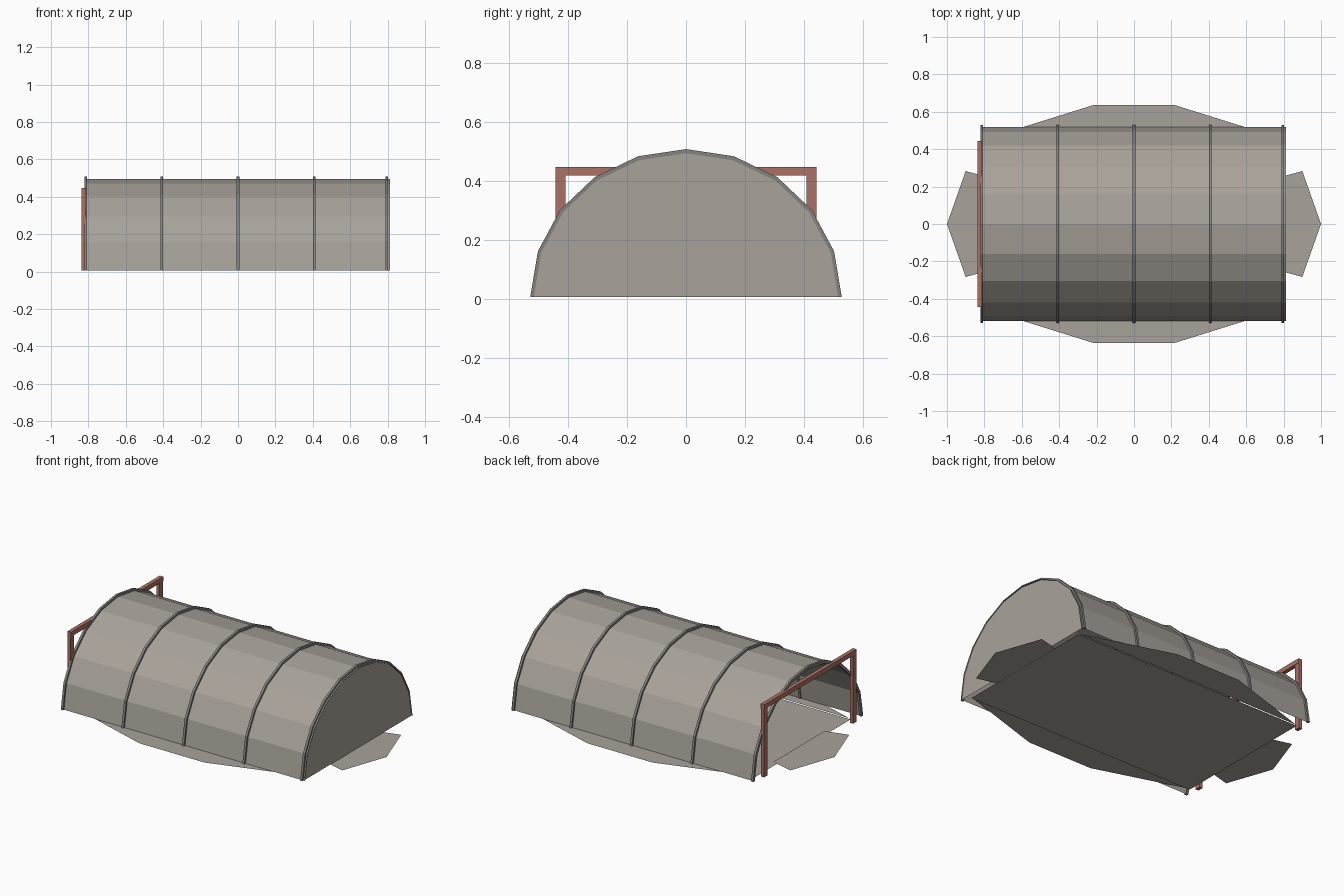
import bpy
import math

cube = bpy.data.objects.get("Cube")
if cube:
    bpy.data.objects.remove(cube, do_unlink=True)

BASE = 0.007     # height of the arch springing line
SIDES = 10       # flat panels around the arch


def material(name, colour):
    m = bpy.data.materials.new(name)
    m.use_nodes = True
    m.diffuse_color = (*colour, 1)
    m.node_tree.nodes["Principled BSDF"].inputs["Base Color"].default_value = (*colour, 1)
    return m


GREY = material("weathered grey", (0.395, 0.362, 0.325))
DARK = material("rib metal", (0.23, 0.225, 0.21))
RUST = material("rust red paint", (0.41, 0.17, 0.13))


def mesh_object(name, verts, faces, mat):
    me = bpy.data.meshes.new(name)
    me.from_pydata(verts, [], faces)
    me.materials.append(mat)
    me.update()
    ob = bpy.data.objects.new(name, me)
    bpy.context.collection.objects.link(ob)
    return ob


def box(name, low, high, mat):
    bpy.ops.mesh.primitive_cube_add(size=1, location=[(a + b) / 2 for a, b in zip(low, high)])
    ob = bpy.context.object
    ob.name = name
    ob.scale = [b - a for a, b in zip(low, high)]
    ob.data.materials.append(mat)
    return ob


def arch(x, ry, rz):
    """Half-ellipse of points in the plane at x, from -y over the top to +y."""
    angles = [math.pi * i / SIDES for i in range(SIDES + 1)]
    return [(x, -ry * math.cos(a), BASE + rz * math.sin(a)) for a in angles]


def flat(name, outline, z):
    return mesh_object(name, [(x, y, z) for x, y in outline], [range(len(outline))], GREY)


N = SIDES + 1

# Curved roof shell
mesh_object("roof_shell", arch(-0.812, 0.518, 0.489) + arch(0.812, 0.518, 0.489),
            [(i, i + N, i + N + 1, i + 1) for i in range(SIDES)], GREY)

# Closed end wall
mesh_object("end_wall", arch(0.805, 0.517, 0.488), [range(N)], GREY)

# Arched ribs wrapping the shell
for k, x in enumerate((-0.815, -0.407, 0, 0.407, 0.796)):
    verts = []
    for px, ry, rz in ((x - 0.007, 0.529, 0.502), (x + 0.007, 0.529, 0.502),
                       (x + 0.007, 0.512, 0.484), (x - 0.007, 0.512, 0.484)):
        verts += arch(px, ry, rz)
    faces = []
    for c in range(4):
        a, b = c * N, (c + 1) % 4 * N
        faces += [(a + i, b + i, b + i + 1, a + i + 1) for i in range(SIDES)]
    faces += [(3 * N, 2 * N, N, 0), tuple(c * N + SIDES for c in range(4))]
    mesh_object(f"roof_rib_{k + 1}", verts, faces, DARK)

# Floor sheet
flat("floor", [(-0.785, -0.46), (0.785, -0.46), (0.785, 0.46), (-0.785, 0.46)], 0)

# Ground aprons spreading past the sides and ends
for s, side in ((1, "back"), (-1, "front")):
    pts = [(0.78, 0.46), (0.22, 0.635), (-0.22, 0.635), (-0.78, 0.46)]
    flat(side + "_apron", [(s * x, s * y) for x, y in pts], 0.005)
for s, side in ((1, "left"), (-1, "right")):
    pts = [(0.76, -0.245), (0.9, -0.283), (1, 0), (0.9, 0.283), (0.76, 0.245)]
    flat(side + "_apron", [(s * x, s * y) for x, y in pts], 0.005)

# Door frame at the open end
for s, side in ((1, "back"), (-1, "front")):
    y = s * 0.427
    box(side + "_door_post", (-0.837, y - 0.017, 0.007), (-0.815, y + 0.017, 0.42), RUST)
box("door_beam", (-0.837, -0.443, 0.42), (-0.813, 0.443, 0.448), RUST)
